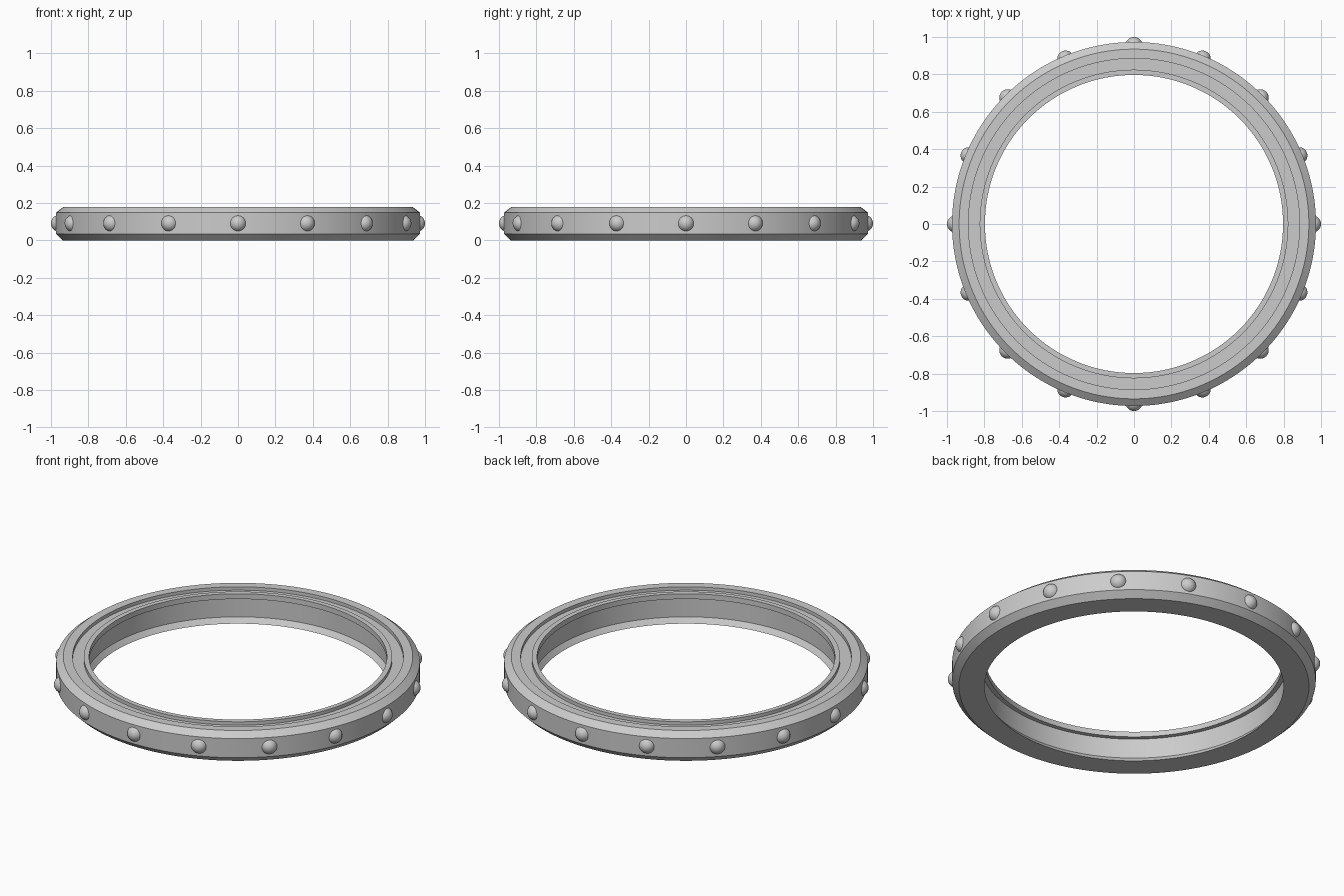
import bpy, bmesh, math
from mathutils import Vector, Matrix

if "Cube" in bpy.data.objects:
    bpy.data.objects.remove(bpy.data.objects["Cube"])


def finish(bm, name, angle):
    bmesh.ops.recalc_face_normals(bm, faces=bm.faces)
    mesh = bpy.data.meshes.new(name)
    bm.to_mesh(mesh)
    bm.free()
    ob = bpy.data.objects.new(name, mesh)
    bpy.context.collection.objects.link(ob)
    bpy.ops.object.select_all(action='DESELECT')
    ob.select_set(True)
    bpy.context.view_layer.objects.active = ob
    bpy.ops.object.shade_smooth_by_angle(angle=math.radians(angle))
    return ob


def lathe(name, profile, steps=128):
    bm = bmesh.new()
    rings = []
    for i in range(steps):
        a = 2 * math.pi * i / steps
        rings.append([bm.verts.new((r * math.cos(a), r * math.sin(a), z))
                      for r, z in profile])
    n = len(profile)
    for i in range(steps):
        p, q = rings[i], rings[(i + 1) % steps]
        for j in range(n):
            k = (j + 1) % n
            bm.faces.new((p[j], q[j], q[k], p[k]))
    return finish(bm, name, 25)


# Ring body: chamfered outside, grooved top, recessed inner wall
lathe("ring_body", [
    (0.80, 0), (0.937, 0), (0.973, 0.035), (0.973, 0.148), (0.935, 0.178),
    (0.885, 0.178), (0.885, 0.158), (0.825, 0.158), (0.825, 0.178),
    (0.797, 0.178), (0.797, 0.147), (0.822, 0.147), (0.822, 0.03)])

# Sixteen rounded studs around the outer wall
for i in range(16):
    a = 2 * math.pi * i / 16
    bm = bmesh.new()
    bmesh.ops.create_uvsphere(bm, u_segments=24, v_segments=16, radius=0.045)
    pos = Vector((0.955 * math.cos(a), 0.955 * math.sin(a), 0.091))
    bm.transform(Matrix.Translation(pos) @ Matrix.Rotation(a, 4, 'Z'))
    finish(bm, f"stud_{i + 1}", 60)
